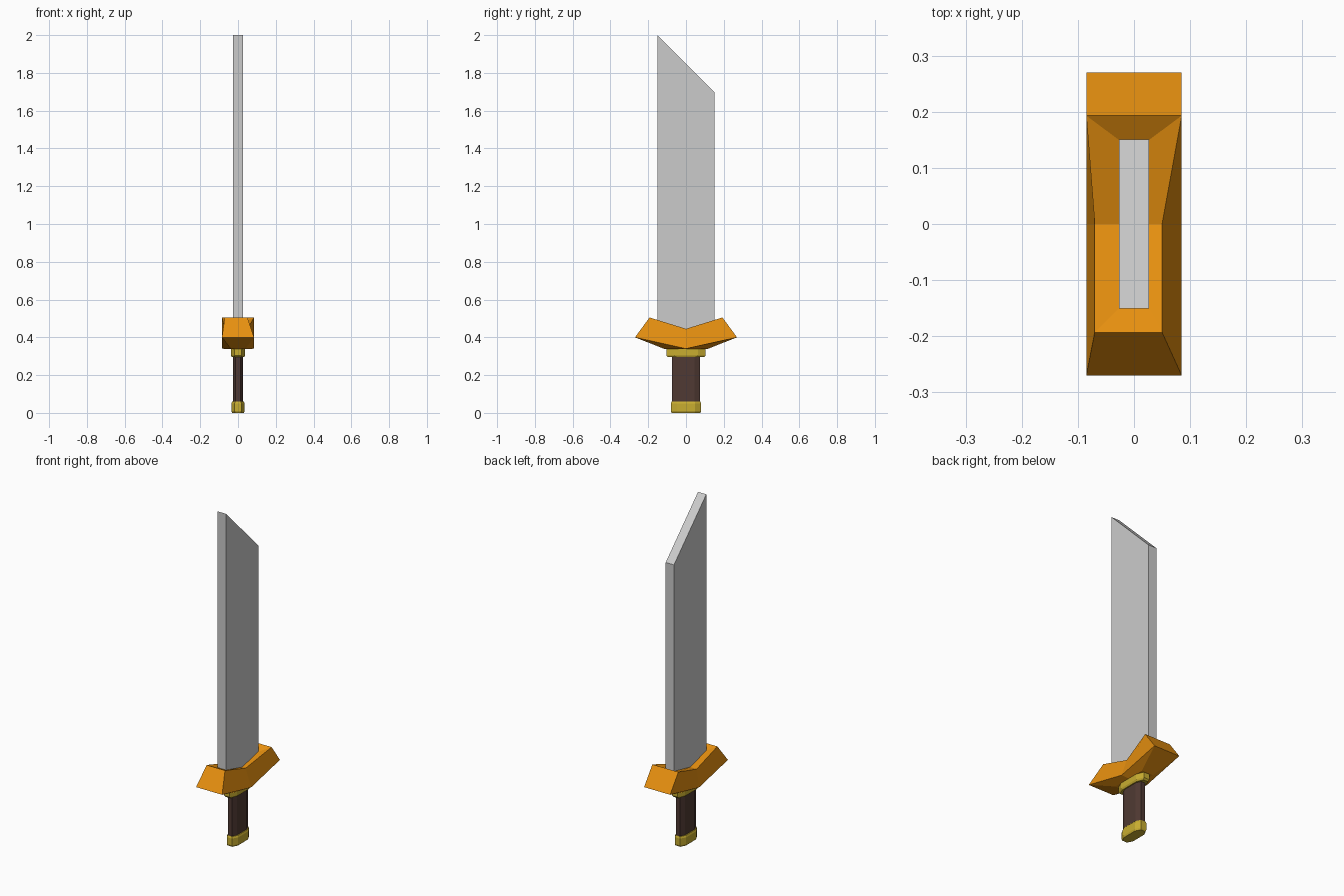
import bpy, bmesh

if "Cube" in bpy.data.objects:
    bpy.data.objects.remove(bpy.data.objects["Cube"])


def material(name, rgb):
    m = bpy.data.materials.new(name)
    m.diffuse_color = (*rgb, 1)
    m.use_nodes = True
    m.node_tree.nodes["Principled BSDF"].inputs["Base Color"].default_value = m.diffuse_color
    return m


def loft(name, rings, mat=None):
    """Skin a stack of equal-length point rings and cap both ends."""
    bm = bmesh.new()
    loops = [[bm.verts.new(p) for p in ring] for ring in rings]
    n = len(rings[0])
    for a, b in zip(loops, loops[1:]):
        for i in range(n):
            j = (i + 1) % n
            bm.faces.new((a[i], a[j], b[j], b[i]))
    bm.faces.new(loops[0][::-1])
    bm.faces.new(loops[-1])
    bmesh.ops.recalc_face_normals(bm, faces=bm.faces)
    mesh = bpy.data.meshes.new(name)
    bm.to_mesh(mesh)
    bm.free()
    obj = bpy.data.objects.new(name, mesh)
    bpy.context.collection.objects.link(obj)
    if mat:
        mesh.materials.append(mat)
    return obj


def octagon(hx, hy, z):
    """Long eight-sided section with chamfered corners."""
    ex, sy = hx * 0.5, hy * 0.6
    return [(ex, -hy, z), (hx, -sy, z), (hx, sy, z), (ex, hy, z),
            (-ex, hy, z), (-hx, sy, z), (-hx, -sy, z), (-ex, -hy, z)]


def six(front, mid, back):
    """Guard ring; each station is (x left, x right, y, z)."""
    stations = (front, mid, back)
    return ([(s[1], s[2], s[3]) for s in stations] +
            [(s[0], s[2], s[3]) for s in reversed(stations)])


orange = material("orange", (0.8, 0.28, 0.005))
gold = material("gold", (0.58, 0.42, 0.03))
brown = material("brown", (0.08, 0.042, 0.033))

# Handle
loft("pommel", [octagon(0.031, 0.076, 0), octagon(0.035, 0.08, 0.01),
                octagon(0.035, 0.08, 0.05), octagon(0.031, 0.076, 0.06)], gold)
loft("grip", [octagon(0.026, 0.075, 0.05), octagon(0.026, 0.075, 0.31)], brown)
loft("collar", [octagon(0.032, 0.096, 0.295), octagon(0.037, 0.104, 0.305),
                octagon(0.037, 0.104, 0.34)], gold)

# Winged guard, with a shallow slot around the blade
loft("guard", [
    six((-0.037, 0.037, -0.11, 0.337), (-0.037, 0.037, 0, 0.337), (-0.037, 0.037, 0.11, 0.337)),
    six((-0.085, 0.085, -0.27, 0.4), (-0.085, 0.085, 0, 0.34), (-0.085, 0.085, 0.27, 0.4)),
    six((-0.07, 0.05, -0.193, 0.505), (-0.07, 0.05, 0, 0.445), (-0.085, 0.085, 0.193, 0.505)),
    six((-0.027, 0.027, -0.15, 0.485), (-0.027, 0.027, 0, 0.445), (-0.027, 0.027, 0.15, 0.478)),
], orange)

# Blade with slanted tip
profile = [(-0.151, 0.445), (0.151, 0.445), (0.151, 1.698), (-0.151, 2.0)]
loft("blade", [[(x, y, z) for y, z in profile] for x in (-0.027, 0.027)])
